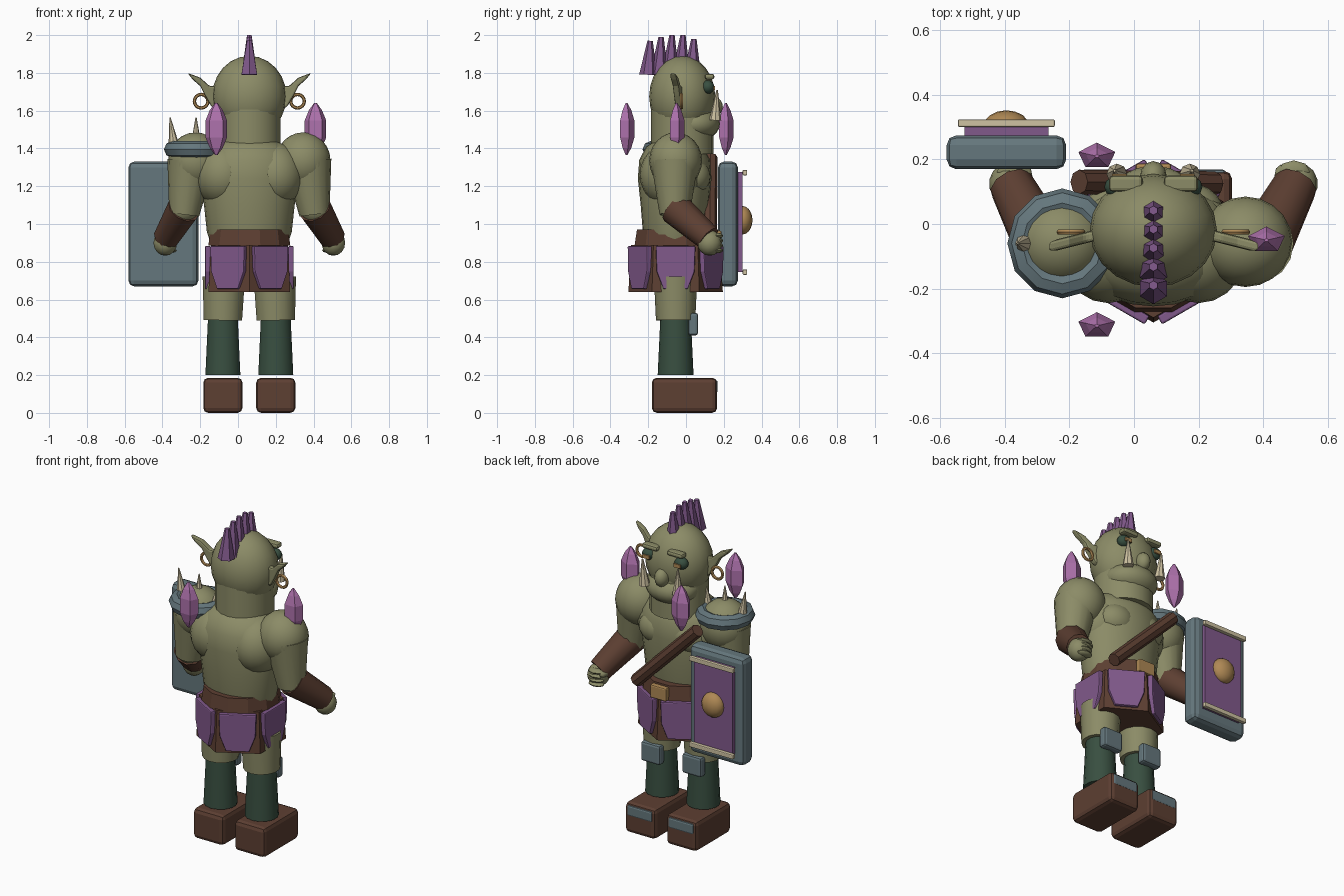
import bpy, bmesh, math
from mathutils import Vector, Matrix

cube = bpy.data.objects.get("Cube")
if cube:
    bpy.data.objects.remove(cube, do_unlink=True)

CX, CY = 0.06, -0.055      # body axis
SIDES = (("left", 1), ("right", -1))


def material(name, r, g, b):
    m = bpy.data.materials.new(name)
    m.use_nodes = True
    m.diffuse_color = (r, g, b, 1)
    m.node_tree.nodes["Principled BSDF"].inputs["Base Color"].default_value = (r, g, b, 1)
    return m


SKIN = material("olive skin", .26, .26, .135)
PURPLE = material("purple cloth", .22, .1, .26)
BROWN = material("brown leather", .11, .05, .032)
GREEN = material("dark green cloth", .04, .078, .052)
STEEL = material("grey steel", .13, .185, .205)
PINK = material("pink crystal", .43, .17, .42)
GOLD = material("gold", .43, .25, .09)
BONE = material("bone", .62, .54, .36)


def finish(name, bm, mat, matrix=Matrix(), smooth=None, bevel=0):
    bm.transform(matrix)
    bmesh.ops.recalc_face_normals(bm, faces=bm.faces)
    me = bpy.data.meshes.new(name)
    bm.to_mesh(me)
    bm.free()
    me.materials.append(mat)
    ob = bpy.data.objects.new(name, me)
    bpy.context.collection.objects.link(ob)
    if bevel:
        mod = ob.modifiers.new("bevel", 'BEVEL')
        mod.width, mod.segments = bevel, 2
    if smooth:
        bpy.ops.object.select_all(action='DESELECT')
        ob.select_set(True)
        bpy.context.view_layer.objects.active = ob
        bpy.ops.object.shade_smooth_by_angle(angle=math.radians(smooth))
    return ob


def ball(name, mat, loc, size, seg=20, rings=12):
    bm = bmesh.new()
    bmesh.ops.create_uvsphere(bm, u_segments=seg, v_segments=rings, radius=1)
    return finish(name, bm, mat, Matrix.Translation(loc) @ Matrix.Diagonal((*size, 1)), 40)


def cone(name, mat, a, b, r1, r2, sides=12, smooth=40, turn=0.0):
    a, b = Vector(a), Vector(b)
    bm = bmesh.new()
    bmesh.ops.create_cone(bm, cap_ends=True, segments=sides, radius1=r1, radius2=r2,
                          depth=(b - a).length)
    rot = Vector((0, 0, 1)).rotation_difference(b - a).to_matrix().to_4x4()
    return finish(name, bm, mat, Matrix.Translation((a + b) / 2) @ rot @ Matrix.Rotation(turn, 4, 'Z'), smooth)


def box(name, mat, loc, size, bevel=0):
    bm = bmesh.new()
    bmesh.ops.create_cube(bm, size=1)
    return finish(name, bm, mat, Matrix.Translation(loc) @ Matrix.Diagonal((*size, 1)), None, bevel)


def slab(name, mat, pts, depth, matrix, bevel=0):
    # outline in local xy, extruded symmetrically along local z
    bm = bmesh.new()
    face = bm.faces.new([bm.verts.new((x, y, -depth / 2)) for x, y in pts])
    new = bmesh.ops.extrude_face_region(bm, geom=[face])["geom"]
    bmesh.ops.translate(bm, vec=(0, 0, depth), verts=[v for v in new if isinstance(v, bmesh.types.BMVert)])
    return finish(name, bm, mat, matrix, None, bevel)


def lathe(name, mat, profile, loc, scale, seg, smooth=None, turn=0.0):
    # rings of (radius, height), capped
    bm = bmesh.new()
    rings = []
    for r, z in profile:
        angles = [turn + math.tau * i / seg for i in range(seg)]
        rings.append([bm.verts.new((r * math.cos(t), r * math.sin(t), z)) for t in angles])
    for p, q in zip(rings, rings[1:]):
        for i in range(seg):
            j = (i + 1) % seg
            bm.faces.new((p[i], p[j], q[j], q[i]))
    bm.faces.new(rings[0])
    bm.faces.new(rings[-1])
    return finish(name, bm, mat, Matrix.Translation(loc) @ Matrix.Diagonal((*scale, 1)), smooth)


def ring(name, mat, loc, major, minor, seg, mseg, rot=Matrix(), flat=1.0):
    profile_seg = [math.tau * j / mseg for j in range(mseg)]
    bm = bmesh.new()
    grid = [[bm.verts.new(((major + minor * math.cos(p)) * math.cos(t),
                           (major + minor * math.cos(p)) * math.sin(t), flat * minor * math.sin(p)))
             for p in profile_seg] for t in (math.tau * i / seg for i in range(seg))]
    for i in range(seg):
        for j in range(mseg):
            k, l = (i + 1) % seg, (j + 1) % mseg
            bm.faces.new((grid[i][j], grid[k][j], grid[k][l], grid[i][l]))
    return finish(name, bm, mat, Matrix.Translation(loc) @ rot, 40)


# Torso, neck and head
lathe("torso", SKIN, [(.2, .88), (.225, .96), (.24, 1.1), (.26, 1.24), (.25, 1.34), (.2, 1.41), (.12, 1.45)],
      (CX, CY - .005, 0), (1, .75, 1), 24, 50)
cone("neck", SKIN, (CX, -.02, 1.37), (CX, -.02, 1.62), .165, .165, 20)
ball("skull", SKIN, (CX, -.02, 1.675), (.197, .175, .215))
ball("jaw", SKIN, (CX, .04, 1.53), (.16, .14, .095))
ball("nose", SKIN, (CX, .145, 1.62), (.042, .05, .055), 12, 8)

# Paired parts
for side, s in SIDES:
    def at(dx, y, z):
        return (CX + s * dx, y, z)
    ball(side + "_back_muscle", SKIN, at(.14, -.08, 1.26), (.15, .165, .17))
    ball(side + "_chest", SKIN, at(.1, .03, 1.25), (.12, .1, .1))
    # face
    ball(side + "_eye", GREEN, at(.11, .115, 1.725), (.042, .035, .036), 12, 8)
    box(side + "_iris", GOLD, at(.105, .15, 1.72), (.045, .009, .022))
    box(side + "_brow", SKIN, at(.085, .125, 1.78), (.105, .05, .03), .012)
    cone(side + "_tusk", BONE, at(.113, .155, 1.55), at(.12, .165, 1.71), .032, .004, 8)
    ear = [(.15, 1.6), (.2, 1.62), (.235, 1.68), (.26, 1.73), (.3, 1.765), (.328, 1.8), (.26, 1.775), (.21, 1.73), (.15, 1.73)]
    frame = Matrix(((s, 0, 0, CX), (-.25, 0, 1, .01), (0, 1, 0, 0), (0, 0, 0, 1)))
    slab(side + "_ear", SKIN, ear, .035, frame, .01)
    ring(side + "_earring", GOLD, at(.255, -.025, 1.65), .036, .009, 16, 6, Matrix.Rotation(math.pi / 2, 4, 'X'))
    # arm
    ball(side + "_shoulder", SKIN, at(.285, -.055, 1.335), (.145, .14, .15))
    cone(side + "_upper_arm", SKIN, at(.345, -.06, 1.05), at(.31, -.06, 1.33), .08, .125, 16)
    ball(side + "_elbow", SKIN, at(.35, -.055, 1.08), (.08, .08, .08), 14, 8)
    cone(side + "_bracer", BROWN, at(.345, -.06, 1.085), at(.44, .12, .925), .09, .07, 10)
    ball(side + "_fist", SKIN, at(.445, .125, .9), (.064, .065, .068), 14, 8)
    for i in range(4):
        ball(f"{side}_finger_{i + 1}", SKIN, at(.435, .162, .86 + i * .026), (.05, .035, .015), 8, 6)
    ball(side + "_thumb", SKIN, at(.395, .14, .925), (.022, .045, .022), 8, 6)
    # leg
    cone(side + "_thigh", SKIN, at(.14, CY, .49), at(.135, CY, .72), .104, .115, 14)
    cone(side + "_legging", GREEN, at(.14, CY, .2), at(.14, CY, .52), .095, .08, 14)
    box(side + "_knee_pad", STEEL, at(.14, .038, .47), (.13, .052, .12), .014)
    box(side + "_boot", BROWN, at(.14, -.008, .093), (.207, .345, .185), .025)
    box(side + "_toe_cap", STEEL, at(.14, .153, .14), (.17, .03, .065), .01)

# Mohawk
for i, top in enumerate((1.97, 1.99, 2.0, 2.0, 1.98)):
    y = -.2 + i * .058
    cone(f"mohawk_spike_{i + 1}", PURPLE, (CX, y, 1.79), (CX, y + .01, top), .048, .014, 6, None)

# Belt, buckle and strap across the chest
lathe("belt", BROWN, [(.225, .885), (.212, .97)], (CX, CY, 0), (1, 1, 1), 12, None, math.pi / 12)
box("buckle", GOLD, (CX, .17, .925), (.11, .035, .08), .008)
cone("chest_strap", BROWN, (.25, .125, .93), (-.17, .13, 1.35), .038, .038, 8)

# Six-sided skirt with cloth panels
lathe("skirt", BROWN, [(.25, .64), (.235, .89)], (CX, CY, 0), (1, 1, 1), 6, None, math.pi / 6)
panel = [(-.065, -.112), (.065, -.112), (.1, -.02), (.105, .115), (-.105, .115), (-.1, -.02)]
for i in range(6):
    t = i * math.pi / 3
    c, n = math.cos(t), math.sin(t)
    frame = Matrix(((-n, 0, c, CX + .22 * c), (c, 0, n, CY + .22 * n), (0, 1, 0, .768), (0, 0, 0, 1)))
    slab(f"skirt_panel_{i + 1}", PURPLE, panel, .03, frame, .006)

# Shoulder guard with spikes
ring("shoulder_guard", STEEL, (-.222, -.06, 1.395), .125, .045, 12, 8)
ball("shoulder_top", SKIN, (-.222, -.06, 1.4), (.11, .11, .075), 14, 8)
for i in range(3):
    x = -.34 + i * .118
    cone(f"guard_spike_{i + 1}", BONE, (x, -.06, 1.42), (x + (i - 1) * .02, -.06, 1.565), .028, .003, 8)

# Floating crystals
gem = [(.12, -.138), (.6, -.1), (1, -.045), (1, .045), (.6, .1), (.12, .138)]
for i, (x, y) in enumerate(((.41, -.05), (-.115, .21), (-.115, -.315))):
    lathe(f"crystal_{i + 1}", PINK, gem, (x, y, 1.503), (.06, .042, 1), 5, None, math.pi / 2)

# Shield
SX = -.395
box("shield_body", STEEL, (SX, .222, 1.0), (.37, .105, .66), .03)
box("shield_cloth", PURPLE, (SX, .285, 1.01), (.26, .03, .53))
for name, z in (("top", 1.272), ("bottom", .745)):
    box(f"shield_{name}_bar", BONE, (SX, .312, z), (.3, .024, .028), .005)
ball("shield_boss", GOLD, (SX, .3, 1.02), (.072, .052, .075), 16, 10)
